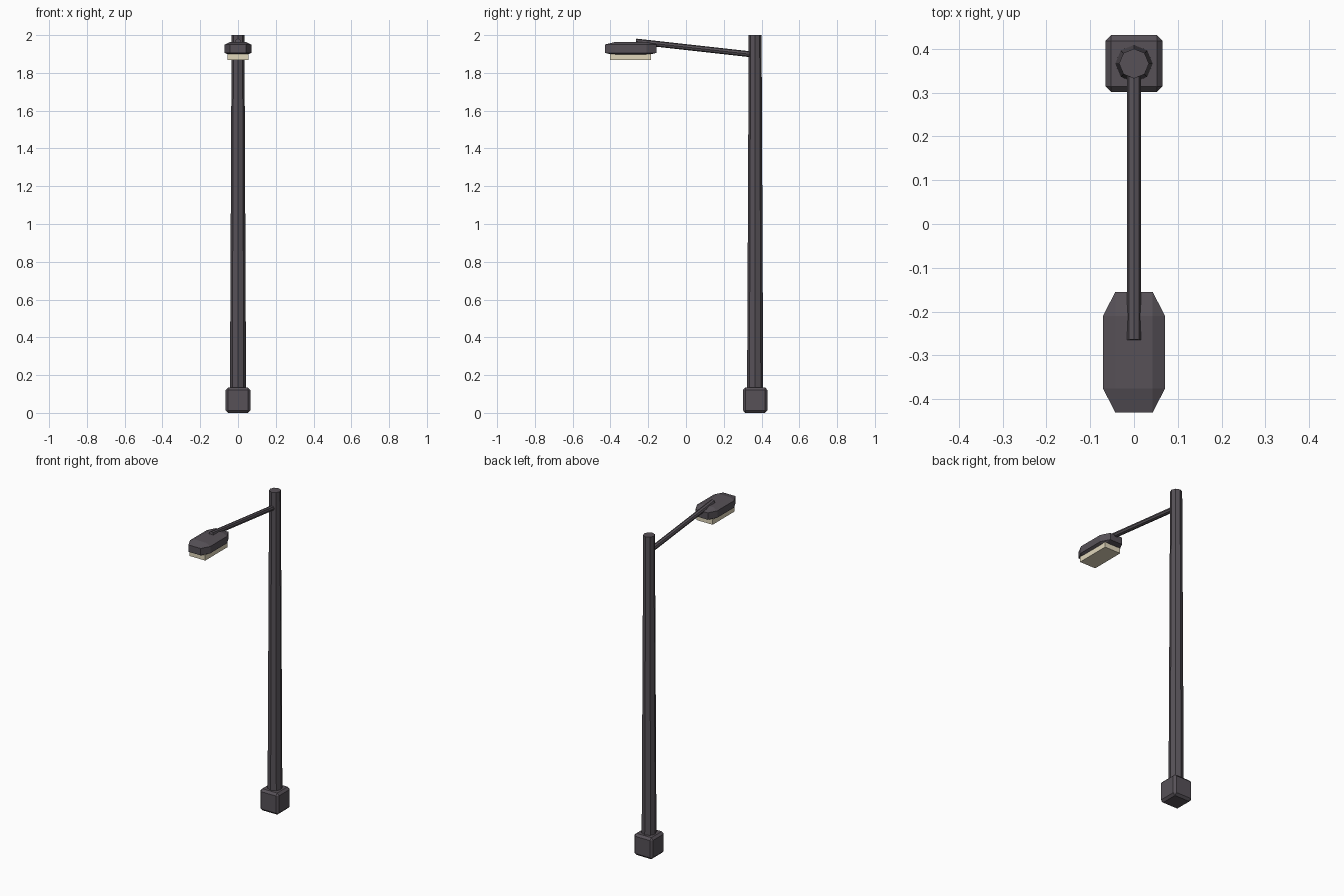
import bpy, bmesh
from mathutils import Vector, Matrix

if "Cube" in bpy.data.objects:
    bpy.data.objects.remove(bpy.data.objects["Cube"])


def material(name, color):
    m = bpy.data.materials.new(name)
    m.diffuse_color = color
    m.use_nodes = True
    m.node_tree.nodes["Principled BSDF"].inputs["Base Color"].default_value = m.diffuse_color
    return m


DARK = material("dark_metal", (0.095, 0.083, 0.097, 1))
GLOW = material("warm_lens", (0.75, 0.68, 0.50, 1))


def finish(name, bm, mat):
    bmesh.ops.recalc_face_normals(bm, faces=bm.faces)
    mesh = bpy.data.meshes.new(name)
    bm.to_mesh(mesh)
    bm.free()
    mesh.materials.append(mat)
    obj = bpy.data.objects.new(name, mesh)
    bpy.context.collection.objects.link(obj)
    return obj


def box(name, lo, hi, mat, chamfer=0.0):
    """Box between two corners; chamfer is a fraction of each dimension."""
    lo, hi = Vector(lo), Vector(hi)
    bm = bmesh.new()
    bmesh.ops.create_cube(bm, size=1)
    if chamfer:
        bmesh.ops.bevel(bm, geom=bm.edges[:], offset=chamfer, segments=1,
                        affect='EDGES', profile=0.5)
    bmesh.ops.scale(bm, vec=hi - lo, verts=bm.verts)
    bmesh.ops.translate(bm, vec=(lo + hi) / 2, verts=bm.verts)
    return finish(name, bm, mat)


def rod(name, a, b, r1, r2, sides, mat):
    """Tapered prism from point a to point b."""
    a, b = Vector(a), Vector(b)
    d = b - a
    turn = Vector((0, 0, 1)).rotation_difference(d).to_matrix().to_4x4()
    bm = bmesh.new()
    bmesh.ops.create_cone(bm, cap_ends=True, segments=sides, radius1=r1,
                          radius2=r2, depth=d.length,
                          matrix=Matrix.Translation((a + b) / 2) @ turn)
    return finish(name, bm, mat)


POLE_Y = 0.366

# Footing and tapered octagonal pole
box("base", (-0.065, POLE_Y - 0.065, 0), (0.065, POLE_Y + 0.065, 0.135), DARK, 0.1)
rod("pole", (0, POLE_Y, 0.06), (0, POLE_Y, 2.0), 0.043, 0.034, 8, DARK)

# Slightly rising arm
rod("arm", (0, POLE_Y, 1.896), (0, -0.265, 1.966), 0.0155, 0.0155, 8, DARK)

# Lamp head with the lens below it
box("lamp_head", (-0.071, -0.43, 1.892), (0.071, -0.155, 1.964), DARK, 0.2)
box("lens", (-0.055, -0.403, 1.867), (0.055, -0.185, 1.9), GLOW)
